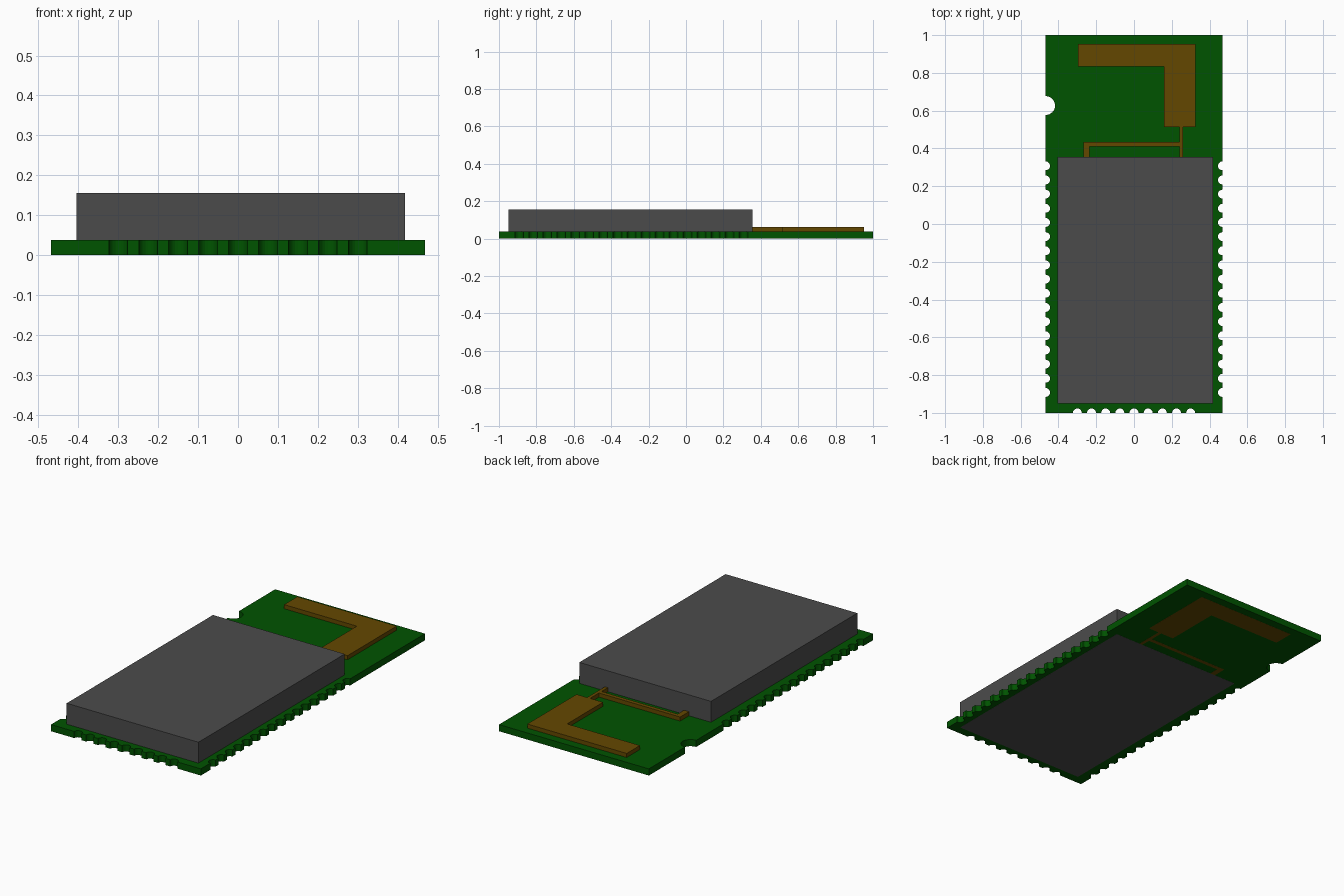
import bpy
import bmesh
from math import pi, cos, sin

if "Cube" in bpy.data.objects:
    bpy.data.objects.remove(bpy.data.objects["Cube"], do_unlink=True)


def material(name, rgb):
    mat = bpy.data.materials.new(name)
    mat.use_nodes = True
    color = (*rgb, 1)
    mat.diffuse_color = color
    mat.node_tree.nodes["Principled BSDF"].inputs["Base Color"].default_value = color
    return mat


def slab(name, outline, z0, z1, mat):
    """Extrude a counter-clockwise outline from z0 up to z1."""
    bm = bmesh.new()
    base = bm.faces.new([bm.verts.new((x, y, z0)) for x, y in outline])
    top = bmesh.ops.extrude_face_region(bm, geom=[base], use_keep_orig=True)["geom"]
    verts = [v for v in top if isinstance(v, bmesh.types.BMVert)]
    bmesh.ops.translate(bm, verts=verts, vec=(0, 0, z1 - z0))
    bmesh.ops.recalc_face_normals(bm, faces=bm.faces)
    mesh = bpy.data.meshes.new(name)
    bm.to_mesh(mesh)
    bm.free()
    mesh.materials.append(mat)
    obj = bpy.data.objects.new(name, mesh)
    bpy.context.collection.objects.link(obj)
    return obj


def notch(x, y, r, inward, steps=10):
    """Half-circle bite in an edge; inward is the angle pointing into the board."""
    return [(x + r * cos(a), y + r * sin(a))
            for a in (inward + pi / 2 - pi * i / steps for i in range(steps + 1))]


green = material("board green", (0, 0.087, 0))
grey = material("shield grey", (0.071, 0.071, 0.071))
copper = material("antenna copper", (0.127, 0.064, 0))

# Circuit board with half-round edge contacts and one larger locating notch
W, R, PITCH = 0.468, 0.0235, 0.075
side_ys = [-0.892 + PITCH * i for i in range(17)]
front_xs = [PITCH * i for i in range(-4, 5)]

outline = [(-W, -1)]
for x in front_xs:
    outline += notch(x, -1, R, pi / 2)
outline.append((W, -1))
for y in side_ys:
    outline += notch(W, y, R, pi)
outline += [(W, 1), (-W, 1)]
outline += notch(-W, 0.627, 0.05, 0, 16)
for y in reversed(side_ys):
    outline += notch(-W, y, R, 0)
slab("circuit_board", outline, 0.0004, 0.038, green)

# Metal shield can, set through the board
slab("shield_can", [(-0.405, -0.95), (0.418, -0.95), (0.418, 0.355), (-0.405, 0.355)],
     0, 0.156, grey)

# Bent antenna with its feed line and ground branch, also set through the board
antenna = [(-0.267, 0.355), (-0.236, 0.355), (-0.236, 0.411), (0.24, 0.411),
           (0.24, 0.355), (0.259, 0.355), (0.259, 0.513), (0.325, 0.513),
           (0.325, 0.952), (-0.296, 0.952), (-0.296, 0.834), (0.159, 0.834),
           (0.159, 0.513), (0.24, 0.513), (0.24, 0.434), (-0.267, 0.434)]
slab("antenna", antenna, 0, 0.061, copper)
